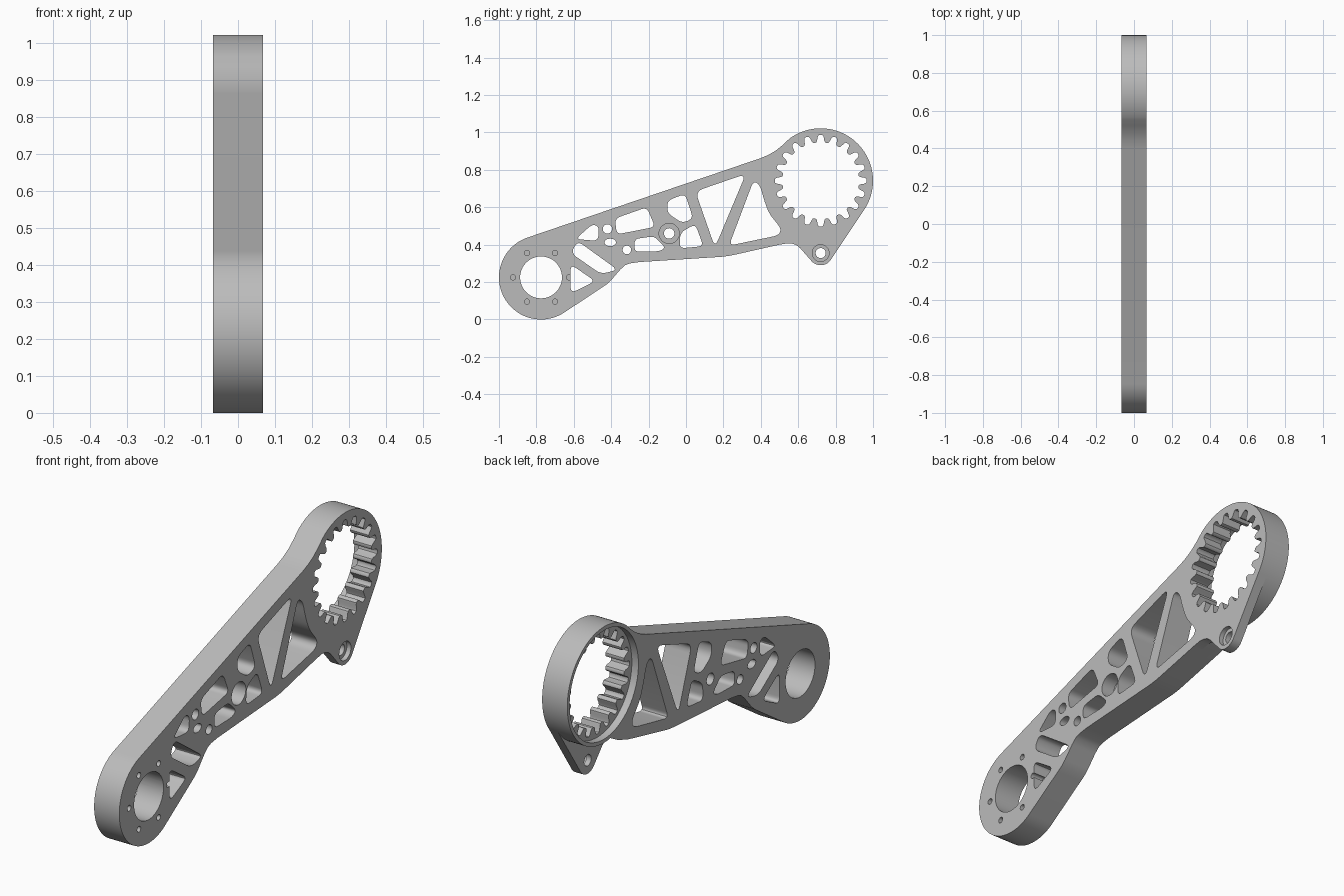
import bpy
import bmesh
import math
from mathutils import Vector

cube = bpy.data.objects.get("Cube")
if cube:
    bpy.data.objects.remove(cube, do_unlink=True)

HALF = 0.067                     # half the plate thickness
LUG_BACK = 0.02                  # rear face of the thin lug
RING, RING_R = (0.72, 0.742), 0.28
HUB, HUB_R = (-0.775, 0.225), 0.225
LUG, LUG_R = (0.72, 0.355), 0.065
BOSS = (-0.09, 0.46)


def arc(center, r, start=0, end=360, n=48, rz=None):
    """Points on an arc in the y-z plane, angles in degrees."""
    full = abs(end - start) == 360
    steps = n if full else n - 1
    angles = [math.radians(start + (end - start) * i / steps) for i in range(n)]
    return [(center[0] + r * math.cos(a), center[1] + (rz or r) * math.sin(a)) for a in angles]


def rounded(corners, radius, steps=6):
    """Closed polygon with every corner rounded."""
    out, n = [], len(corners)
    for i in range(n):
        p, c, q = (Vector(corners[(i + k) % n]) for k in (-1, 0, 1))
        a = c + (p - c).normalized() * min(radius, (p - c).length * 0.45)
        b = c + (q - c).normalized() * min(radius, (q - c).length * 0.45)
        for s in range(steps + 1):
            t = s / steps
            out.append(tuple(a * (1 - t) ** 2 + c * 2 * t * (1 - t) + b * t * t))
    return out


def prisms(name, parts):
    """One object made of y-z profiles extruded along x: (points, x0, x1)."""
    bm = bmesh.new()
    for pts, x0, x1 in parts:
        face = bm.faces.new([bm.verts.new((x0, y, z)) for y, z in pts])
        geom = bmesh.ops.extrude_face_region(bm, geom=[face])["geom"]
        moved = [v for v in geom if isinstance(v, bmesh.types.BMVert)]
        bmesh.ops.translate(bm, verts=moved, vec=(x1 - x0, 0, 0))
    bmesh.ops.recalc_face_normals(bm, faces=bm.faces)
    mesh = bpy.data.meshes.new(name)
    bm.to_mesh(mesh)
    bm.free()
    obj = bpy.data.objects.new(name, mesh)
    bpy.context.collection.objects.link(obj)
    return obj


def combine(target, tool, operation):
    """Apply a boolean and drop the helper."""
    mod = target.modifiers.new(operation, "BOOLEAN")
    mod.operation, mod.solver, mod.object = operation, "EXACT", tool
    bpy.context.view_layer.objects.active = target
    bpy.ops.object.modifier_apply(modifier=mod.name)
    bpy.data.objects.remove(tool, do_unlink=True)


# Arm outline: hub end, straight top edge, ring end, bent bottom edge
lower_edge = [(0.26, 0.346), (0.23, 0.34), (0.19, 0.335), (-0.25, 0.307), (-0.3, 0.3),
              (-0.325, 0.29), (-0.35, 0.268), (-0.4, 0.21), (-0.425, 0.187), (-0.45, 0.17)]
hub_arc = arc(HUB, HUB_R, 304, 108.8, 48)
shoulder = [(0.4, 0.863), (0.44, 0.88), (0.48, 0.903), (0.52, 0.935)]
outline = hub_arc + shoulder + arc(RING, RING_R, 127, -100, 64) + [(0.61, 0.433), (0.53, 0.407)] + lower_edge
arm = prisms("arm", [(outline, -HALF, HALF)])

# Thin lug hanging below the ring
lug_pts = (arc(RING, RING_R - 0.0005, 10, -33, 12) + arc(LUG, LUG_R, -33, -136, 20)
           + [(0.61, 0.382), (0.59, 0.398), (0.565, 0.406), (0.54, 0.407), (0.5, 0.4),
              (0.5, 0.42), (0.56, 0.5), (0.63, 0.6)])
hang = prisms("lug", [(lug_pts, LUG_BACK, HALF)])
combine(arm, hang, "UNION")

# Toothed bore of the ring
TEETH, STEPS = 20, 14
bore = []
for i in range(TEETH * STEPS):
    a = math.tau * i / (TEETH * STEPS)
    r = 0.225 + 0.021 * math.tanh(2.2 * math.cos(TEETH * a))
    bore.append((RING[0] + r * math.cos(a), RING[1] + r * math.sin(a)))

# Lightening pockets: corners and corner radius
pockets = [
    ([(-0.59, 0.43), (-0.5, 0.51), (-0.465, 0.495), (-0.47, 0.42)], 0.03),
    ([(-0.38, 0.54), (-0.21, 0.6), (-0.165, 0.495), (-0.37, 0.455)], 0.03),
    ([(-0.275, 0.43), (-0.17, 0.445), (-0.11, 0.385), (-0.14, 0.365), (-0.275, 0.362)], 0.025),
    ([(-0.1, 0.635), (-0.005, 0.672), (0.038, 0.54), (-0.02, 0.515), (-0.1, 0.57)], 0.03),
    ([(-0.03, 0.465), (0.05, 0.51), (0.093, 0.392), (-0.035, 0.38)], 0.03),
    ([(0.05, 0.685), (0.32, 0.778), (0.155, 0.385)], 0.045),
    ([(0.36, 0.74), (0.395, 0.72), (0.42, 0.63), (0.445, 0.565), (0.51, 0.485),
      (0.495, 0.45), (0.23, 0.395)], 0.035),
    ([(-0.615, 0.355), (-0.58, 0.42), (-0.365, 0.265), (-0.455, 0.243)], 0.035),
    ([(-0.617, 0.295), (-0.485, 0.205), (-0.617, 0.14)], 0.035),
]
holes = [arc(HUB, 0.112), arc(BOSS, 0.028, n=24), arc(LUG, 0.027, n=24),
         arc((-0.42, 0.484), 0.025, n=24), arc((-0.405, 0.412), 0.031, n=24, rz=0.02),
         arc((-0.316, 0.372), 0.023, n=24)]
profiles = [bore] + holes + [rounded(c, r) for c, r in pockets]
combine(arm, prisms("through_cutter", [(p, -0.1, 0.1) for p in profiles]), "DIFFERENCE")

# Counterbores, ring recess and blind bolt holes
blind = [(arc(BOSS, 0.054, n=32), 0.0, 0.1), (arc(LUG, 0.045, n=32), 0.045, 0.1),
         (arc(RING, 0.262, n=72), -0.1, -0.032)]
blind += [(arc(c, 0.014, n=16), 0.0, 0.1) for c in arc(HUB, 0.15, n=6)]
combine(arm, prisms("blind_cutter", blind), "DIFFERENCE")

# Plain grey finish
grey = bpy.data.materials.new("plain_grey")
grey.use_nodes = True
color = (0.5, 0.5, 0.5, 1)
grey.diffuse_color = color
grey.node_tree.nodes["Principled BSDF"].inputs["Base Color"].default_value = color
arm.data.materials.clear()
arm.data.materials.append(grey)
for poly in arm.data.polygons:
    poly.material_index = 0

bpy.ops.object.select_all(action="DESELECT")
arm.select_set(True)
bpy.context.view_layer.objects.active = arm
bpy.ops.object.shade_smooth_by_angle(angle=math.radians(30))
